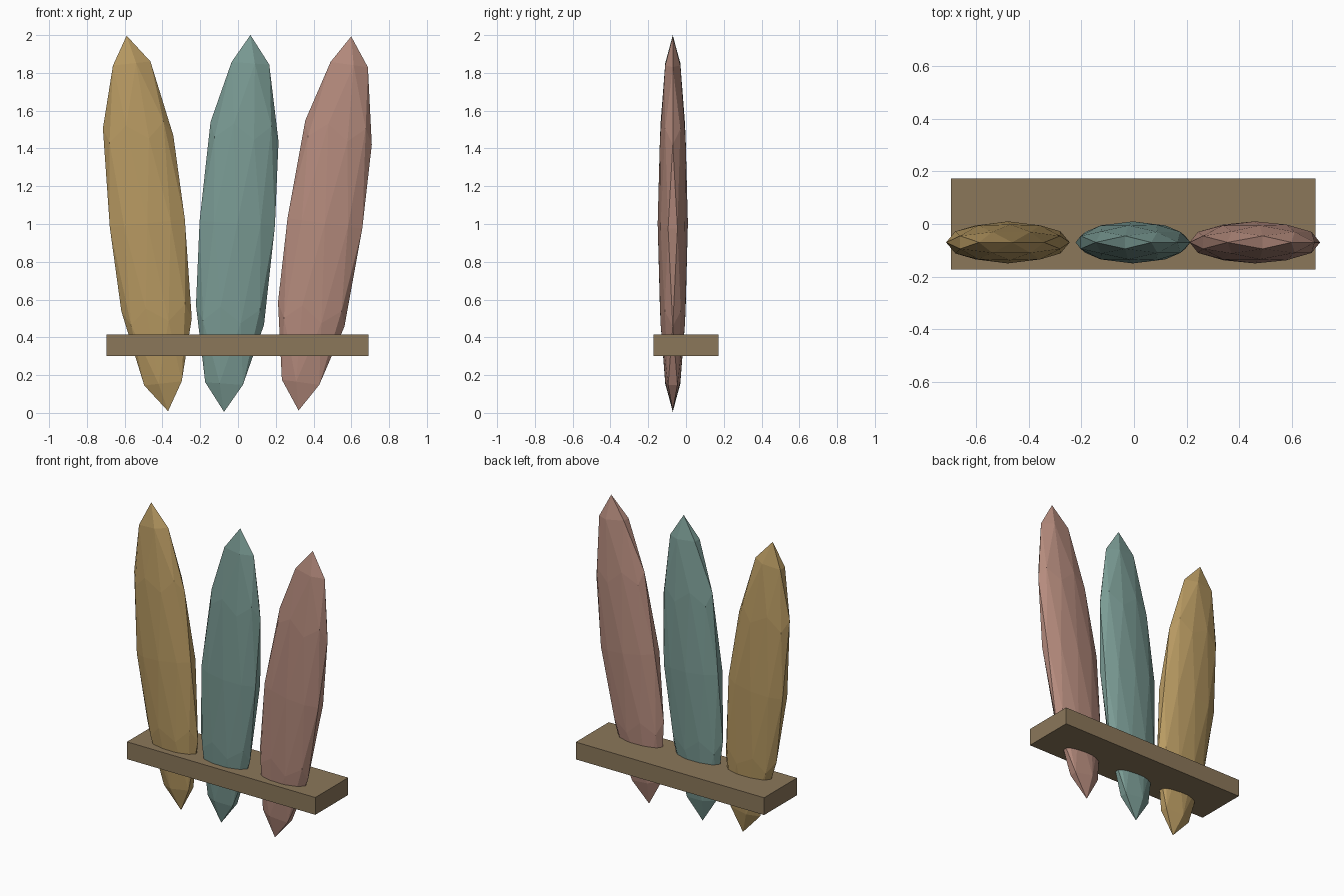
import bpy, math

if "Cube" in bpy.data.objects:
    bpy.data.objects.remove(bpy.data.objects["Cube"])


def material(name, rgb):
    # sRGB 0-255 to linear
    m = bpy.data.materials.new(name)
    lin = [((c / 255 + 0.055) / 1.055) ** 2.4 for c in rgb]
    m.diffuse_color = (*lin, 1)
    m.use_nodes = True
    m.node_tree.nodes["Principled BSDF"].inputs["Base Color"].default_value = m.diffuse_color
    return m


def finish(name, mat):
    ob = bpy.context.object
    ob.name = ob.data.name = name
    ob.data.materials.append(mat)
    return ob


# Surfboards: faceted, flattened spheres leaning sideways through the rack
boards = [
    ("left_board", -0.48, -6.3, material("mustard", (184, 154, 98))),
    ("middle_board", -0.004, 4.0, material("sea green", (122, 155, 148))),
    ("right_board", 0.46, 8.0, material("dusty rose", (181, 139, 125))),
]
for name, x, lean, mat in boards:
    bpy.ops.mesh.primitive_ico_sphere_add(
        subdivisions=2, radius=1, location=(x, -0.07, 1.003),
        rotation=(0, math.radians(lean), 0))
    ob = finish(name, mat)
    ob.scale = (0.21, 0.08, 1.0)

# Rack plank holding the boards
bpy.ops.mesh.primitive_cube_add(size=1, location=(-0.003, 0, 0.358))
finish("rack_plank", material("brown wood", (139, 119, 90))).scale = (1.386, 0.346, 0.115)
